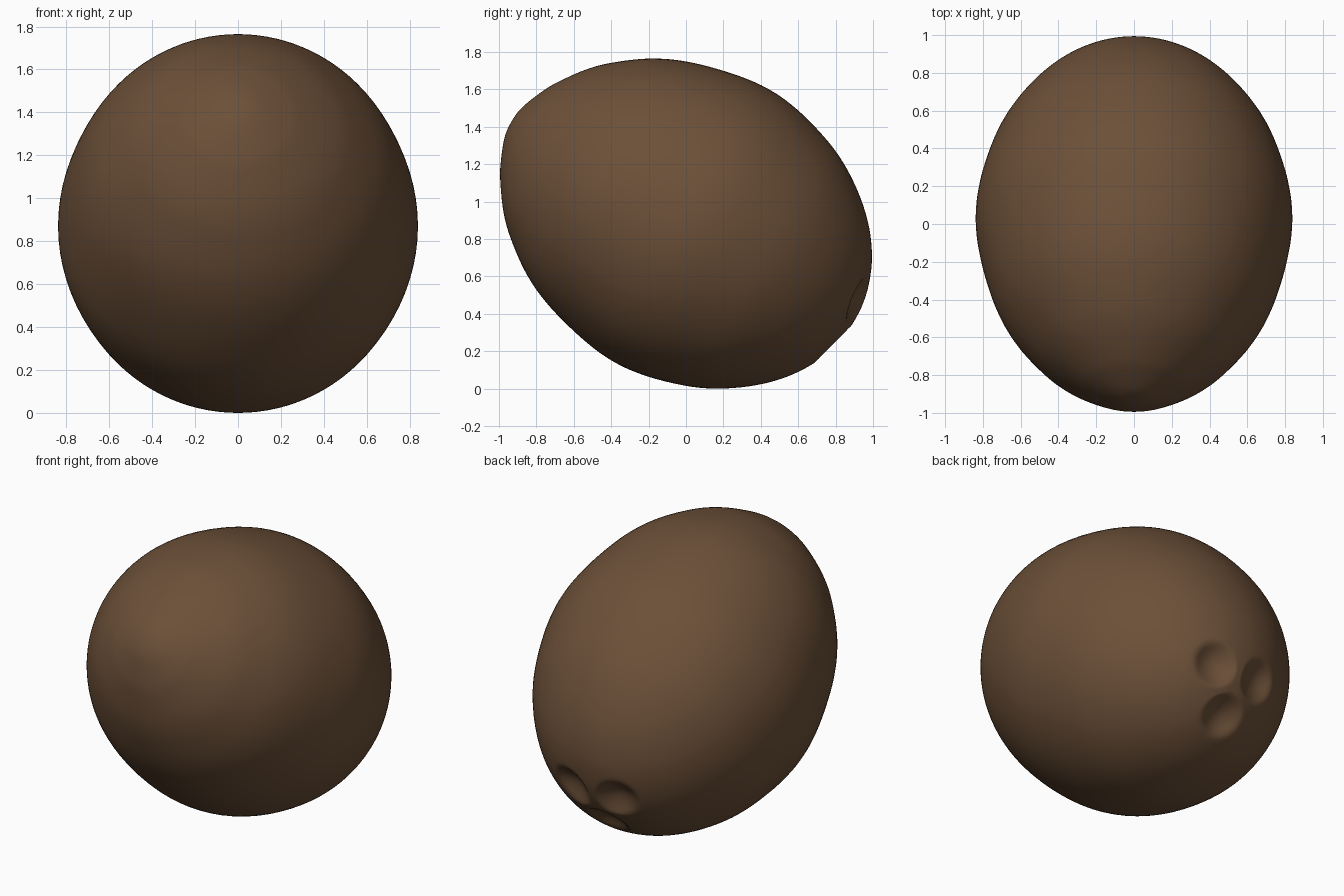
import bpy, bmesh, math
from mathutils import Vector, Matrix

if "Cube" in bpy.data.objects:
    bpy.data.objects.remove(bpy.data.objects["Cube"])

TILT = math.radians(30)
SEGS, SUB = 96, 6

# Husk profile: (distance along long axis, radius), blunt tip to eye end
profile = [(1.09, 0), (1.08, .09), (1.034, .21), (.986, .30), (.885, .44),
           (.776, .547), (.61, .667), (.43, .75), (.2, .812), (0, .838),
           (-.19, .822), (-.4, .765), (-.56, .695), (-.72, .588),
           (-.85, .465), (-.945, .33), (-1.0, .2), (-1.025, .09), (-1.03, 0)]

# Three eyes as (x, v) centres across the lower end
EYES = [(.155, .095), (-.155, .095), (0, -.165)]
EYE_R, EYE_DEPTH = .135, .06


def smooth(points):
    """Catmull-Rom curve through the profile, mirrored over the axis at its ends."""
    p = [Vector(q) for q in points]
    p = [Vector((p[1].x, -p[1].y))] + p + [Vector((p[-2].x, -p[-2].y))]
    out = []
    for i in range(1, len(p) - 2):
        a, b, c, d = p[i - 1:i + 3]
        for k in range(SUB):
            t = k / SUB
            out.append(.5 * (2 * b + (c - a) * t + (2 * a - 5 * b + 4 * c - d) * t * t
                             + (3 * b - a - 3 * c + d) * t ** 3))
    return out + [p[-2]]


# Revolve the profile: local x = side, y = across, z = long axis
bm = bmesh.new()
rows = smooth(profile)
top = bm.verts.new((0, 0, rows[0].x))
rings = []
for r in rows[1:-1]:
    rings.append([bm.verts.new((r.y * math.cos(2 * math.pi * s / SEGS),
                                r.y * math.sin(2 * math.pi * s / SEGS), r.x))
                  for s in range(SEGS)])
end = bm.verts.new((0, 0, rows[-1].x))
for s in range(SEGS):
    n = (s + 1) % SEGS
    bm.faces.new((top, rings[0][s], rings[0][n]))
    bm.faces.new((end, rings[-1][n], rings[-1][s]))
    for a, b in zip(rings, rings[1:]):
        bm.faces.new((a[s], b[s], b[n], a[n]))

# Press in the eyes
for v in bm.verts:
    if v.co.z < -.6:
        for x, y in EYES:
            d = math.hypot(v.co.x - x, v.co.y - y) / EYE_R
            if d < 1:
                v.co.z += EYE_DEPTH * (1 - d * d) ** 1.3

# Tilt: long axis points forward and up, across axis points back and up
c, s = math.cos(TILT), math.sin(TILT)
m = Matrix(((1, 0, 0, 0), (0, s, -c, 0), (0, c, s, .88), (0, 0, 0, 1)))
bm.transform(m)

# Seat on the ground and centre
ys = [v.co.y for v in bm.verts]
z0 = min(v.co.z for v in bm.verts)
bmesh.ops.translate(bm, verts=bm.verts, vec=(0, -(min(ys) + max(ys)) / 2, -z0))
bmesh.ops.recalc_face_normals(bm, faces=bm.faces)
for f in bm.faces:
    f.smooth = True

me = bpy.data.meshes.new("coconut_shell")
bm.to_mesh(me)
bm.free()
mat = bpy.data.materials.new("husk brown")
mat.diffuse_color = (.15, .08, .04, 1)
mat.use_nodes = True
mat.node_tree.nodes["Principled BSDF"].inputs["Base Color"].default_value = mat.diffuse_color
me.materials.append(mat)
bpy.context.collection.objects.link(bpy.data.objects.new("coconut_shell", me))
